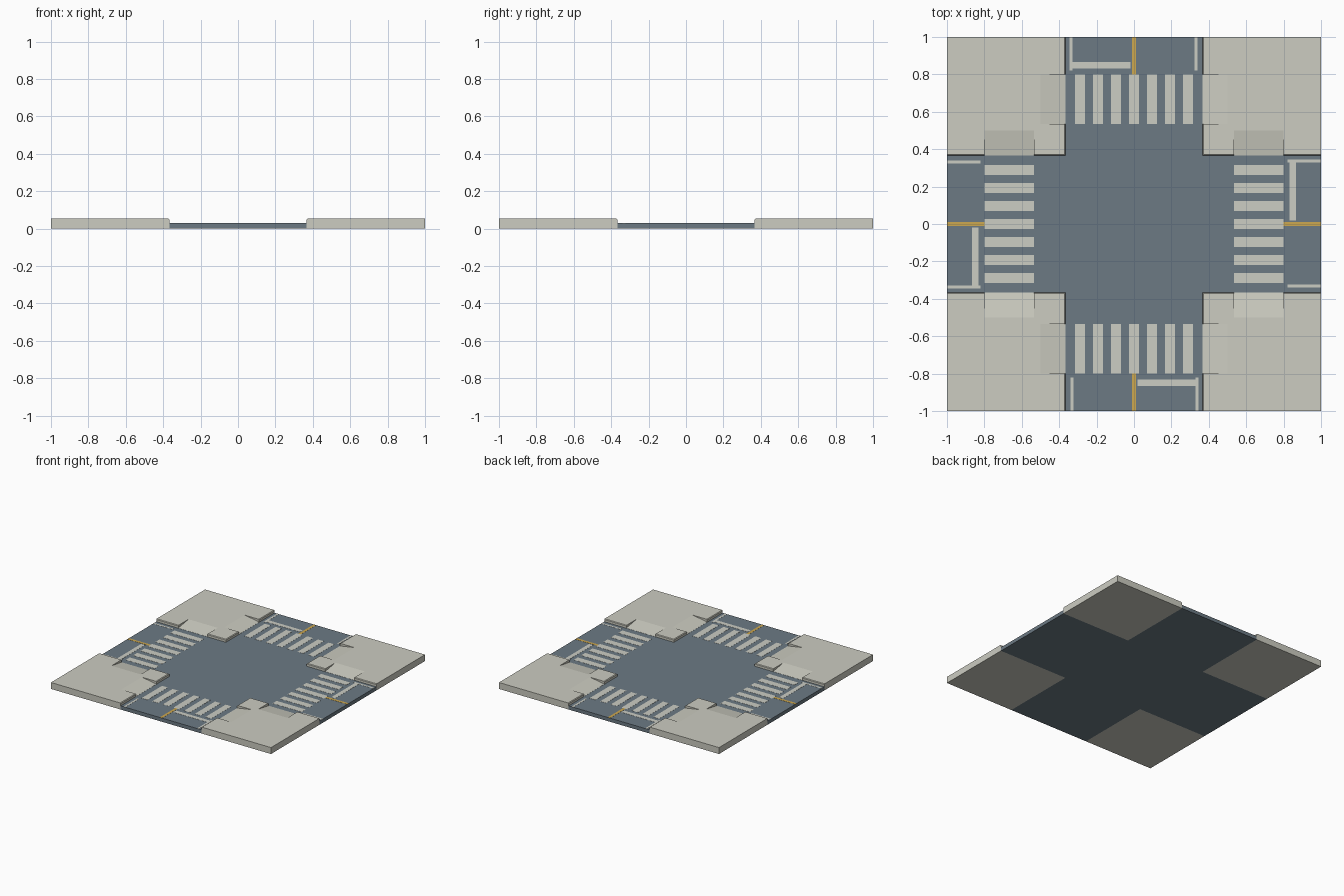
import bpy, bmesh, math
from mathutils import Matrix

if "Cube" in bpy.data.objects:
    bpy.data.objects.remove(bpy.data.objects["Cube"])

ROAD, WALK = 0.03, 0.053       # top heights of road and pavement
HALF = 0.367                   # half width of the road
IN, OUT = 0.535, 0.80          # crossing, distance from the centre


def material(name, srgb):
    m = bpy.data.materials.new(name)
    lin = [((c / 255 + 0.055) / 1.055) ** 2.4 for c in srgb]
    m.diffuse_color = (*lin, 1)
    m.use_nodes = True
    m.node_tree.nodes["Principled BSDF"].inputs["Base Color"].default_value = m.diffuse_color
    return m


asphalt = material("asphalt grey", (108, 122, 132))
concrete = material("pavement grey", (204, 204, 193))
paint = material("white paint", (204, 205, 196))
yellow = material("yellow paint", (205, 168, 80))


def make_object(name, bm, mat):
    bmesh.ops.recalc_face_normals(bm, faces=bm.faces[:])
    mesh = bpy.data.meshes.new(name)
    bm.to_mesh(mesh)
    bm.free()
    mesh.materials.append(mat)
    obj = bpy.data.objects.new(name, mesh)
    bpy.context.collection.objects.link(obj)
    return obj


def add_prism(bm, points, offset):
    """Extrude a closed outline along an offset."""
    face = bm.faces.new([bm.verts.new(p) for p in points])
    out = bmesh.ops.extrude_face_region(bm, geom=[face])
    verts = [g for g in out["geom"] if isinstance(g, bmesh.types.BMVert)]
    bmesh.ops.translate(bm, verts=verts, vec=offset)


def add_plate(bm, x0, x1, y0, y1):
    """Thin painted plate on the road."""
    z = ROAD - 0.002
    add_prism(bm, [(x0, y0, z), (x1, y0, z), (x1, y1, z), (x0, y1, z)], (0, 0, 0.003))


# Road: a cross-shaped slab
bm = bmesh.new()
quarter = [(HALF, -1), (HALF, -HALF), (1, -HALF)]
outline = []
for k in range(4):
    c, s = round(math.cos(k * math.pi / 2)), round(math.sin(k * math.pi / 2))
    outline += [(c * x - s * y, s * x + c * y, 0) for x, y in quarter]
add_prism(bm, outline, (0, 0, ROAD))
make_object("road", bm, asphalt)

# Pavement corner with softened kerb edges
bm = bmesh.new()
add_prism(bm, [(HALF, HALF, 0), (1, HALF, 0), (1, 1, 0), (HALF, 1, 0)], (0, 0, WALK))
kerb = [e for e in bm.edges
        if all(v.co.z > 0.01 for v in e.verts)
        and (all(v.co.x < 0.5 for v in e.verts) or all(v.co.y < 0.5 for v in e.verts))]
bmesh.ops.bevel(bm, geom=kerb, offset=0.005, segments=1, affect='EDGES')
corner = make_object("pavement_corner", bm, concrete)

# Dropped kerb ramps, cut into both road sides of the corner
ramp = [(HALF, ROAD + 0.001), (0.5, WALK), (0.5, 0.1), (0.3, 0.1), (0.3, ROAD + 0.001)]
for swap in (False, True):
    bm = bmesh.new()
    if swap:
        add_prism(bm, [(IN, d, z) for d, z in ramp], (OUT - IN, 0, 0))
    else:
        add_prism(bm, [(d, IN, z) for d, z in ramp], (0, OUT - IN, 0))
    cutter = make_object("ramp_cutter", bm, concrete)
    cutter.hide_render = True
    mod = corner.modifiers.new("ramp", 'BOOLEAN')
    mod.operation = 'DIFFERENCE'
    mod.solver = 'EXACT'
    mod.object = cutter
    bpy.context.view_layer.objects.active = corner
    bpy.ops.object.modifier_apply(modifier=mod.name)
    bpy.data.objects.remove(cutter)

# Painted markings of one road arm
bm = bmesh.new()
for i in range(-3, 4):
    x = i * 0.0965
    add_plate(bm, x - 0.0265, x + 0.0265, IN, OUT)
stripes = make_object("crossing_stripes", bm, paint)

bm = bmesh.new()
add_plate(bm, -0.33, -0.02, 0.832, 0.867)
stop = make_object("stop_line", bm, paint)

bm = bmesh.new()
for x in (-0.336, 0.332):
    add_plate(bm, x - 0.008, x + 0.008, 0.822, 1)
edges = make_object("edge_lines", bm, paint)

bm = bmesh.new()
add_plate(bm, -0.011, 0.011, OUT, 1)
centre = make_object("centre_line", bm, yellow)

# Repeat corner and markings around the crossroads
for part in (corner, stripes, stop, edges, centre):
    for k in range(1, 4):
        copy = part.copy()
        copy.name = f"{part.name}_{k + 1}"
        copy.matrix_world = Matrix.Rotation(k * math.pi / 2, 4, 'Z')
        bpy.context.collection.objects.link(copy)
